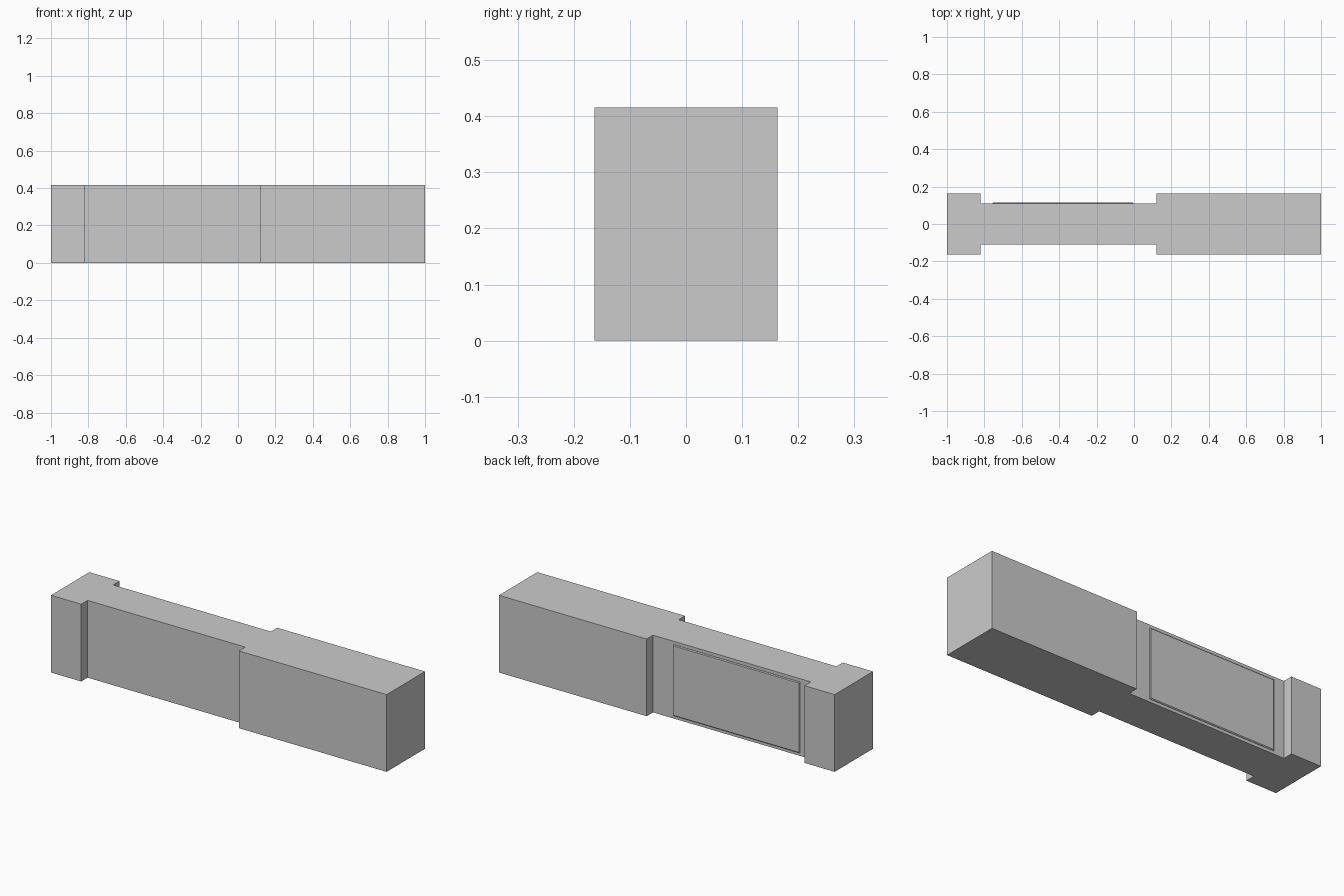
import bpy, bmesh

if "Cube" in bpy.data.objects:
    bpy.data.objects.remove(bpy.data.objects["Cube"])


def new_object(name, bm):
    bmesh.ops.recalc_face_normals(bm, faces=bm.faces)
    mesh = bpy.data.meshes.new(name)
    bm.to_mesh(mesh)
    bm.free()
    obj = bpy.data.objects.new(name, mesh)
    bpy.context.collection.objects.link(obj)
    return obj


HEIGHT = 0.416
WIDE, NARROW = 0.163, 0.109

# Block body: plan outline with a narrowed waist, mirrored over y, extruded up
half = [(-1, WIDE), (-0.82, WIDE), (-0.82, NARROW),
        (0.12, NARROW), (0.12, WIDE), (1, WIDE)]
outline = half + [(x, -y) for x, y in reversed(half)]
bm = bmesh.new()
base = bm.faces.new([bm.verts.new((x, y, 0)) for x, y in outline])
top = bmesh.ops.extrude_face_region(bm, geom=[base])["geom"]
bmesh.ops.translate(bm, vec=(0, 0, HEIGHT),
                    verts=[v for v in top if isinstance(v, bmesh.types.BMVert)])
new_object("block_body", bm)

# Thin raised panel with a bevelled rim on the back of the waist
x0, x1, z0, z1 = -0.757, -0.003, 0.016, 0.398
bm = bmesh.new()
panel = bm.faces.new([bm.verts.new((x, NARROW - 0.002, z)) for x, z in
                      ((x0, z0), (x0, z1), (x1, z1), (x1, z0))])
front = bmesh.ops.extrude_face_region(bm, geom=[panel])["geom"]
face = next(g for g in front if isinstance(g, bmesh.types.BMFace))
bmesh.ops.translate(bm, vec=(0, 0.004, 0), verts=face.verts)
bmesh.ops.inset_region(bm, faces=[face], thickness=0.006)
bmesh.ops.translate(bm, vec=(0, 0.004, 0), verts=face.verts)
new_object("back_panel", bm)
